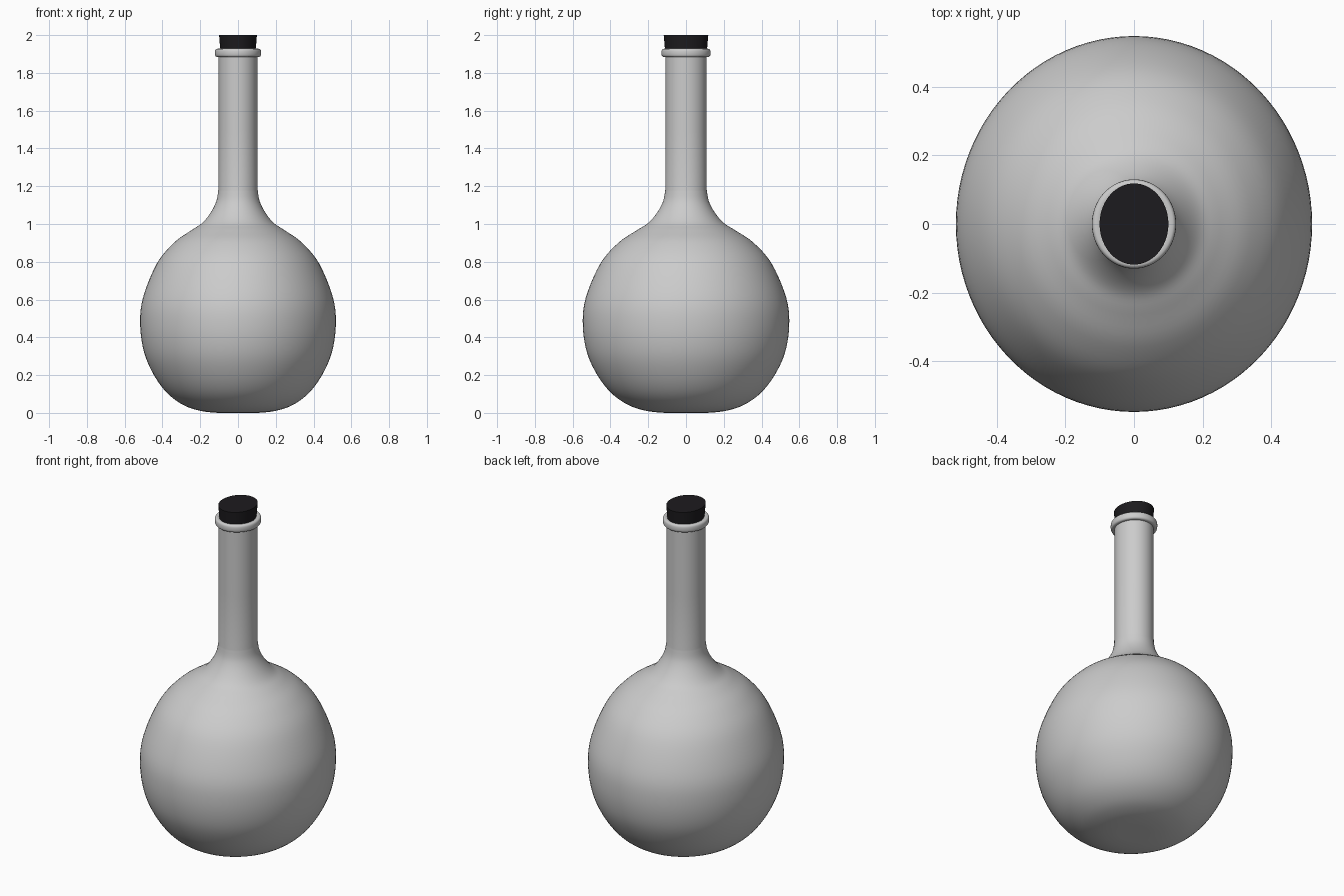
import bpy, bmesh, math
from mathutils import Vector

if "Cube" in bpy.data.objects:
    bpy.data.objects.remove(bpy.data.objects["Cube"])

SEGMENTS = 96


def smooth_path(pts, steps=5):
    """Catmull-Rom curve through (radius, z) points."""
    p = [Vector(q) for q in pts]
    p = [p[0]] + p + [p[-1]]
    out = []
    for i in range(1, len(p) - 2):
        a, b, c, d = p[i - 1:i + 3]
        for s in range(steps):
            t = s / steps
            out.append(0.5 * (2 * b + (c - a) * t + (2 * a - 5 * b + 4 * c - d) * t * t
                              + (3 * b - a - 3 * c + d) * t ** 3))
    return [(max(v.x, 0), max(v.y, 0)) for v in out] + [tuple(pts[-1])]


def lathe(name, profile, y_scale, color=None):
    """Revolve a (radius, z) profile into a slightly oval solid."""
    bm = bmesh.new()
    verts = [bm.verts.new((r, 0, z)) for r, z in profile]
    edges = [bm.edges.new(pair) for pair in zip(verts, verts[1:])]
    bmesh.ops.spin(bm, geom=verts + edges, cent=(0, 0, 0), axis=(0, 0, 1),
                   angle=math.tau, steps=SEGMENTS)
    bmesh.ops.remove_doubles(bm, verts=bm.verts, dist=1e-5)
    bmesh.ops.scale(bm, vec=(1, y_scale, 1), verts=bm.verts)
    bmesh.ops.recalc_face_normals(bm, faces=bm.faces)
    mesh = bpy.data.meshes.new(name)
    bm.to_mesh(mesh)
    bm.free()
    obj = bpy.data.objects.new(name, mesh)
    bpy.context.collection.objects.link(obj)
    if color:
        mat = bpy.data.materials.new(name)
        mat.diffuse_color = color
        mat.use_nodes = True
        mat.node_tree.nodes["Principled BSDF"].inputs["Base Color"].default_value = mat.diffuse_color
        mesh.materials.append(mat)
    bpy.ops.object.select_all(action='DESELECT')
    bpy.context.view_layer.objects.active = obj
    obj.select_set(True)
    bpy.ops.object.shade_smooth_by_angle(angle=math.radians(40))
    return obj


# Flask: round belly, flared shoulder, straight neck with open mouth
belly = smooth_path([(0, 0), (0.10, 0), (0.20, 0.011), (0.29, 0.042), (0.375, 0.105),
                     (0.445, 0.20), (0.497, 0.32), (0.518, 0.465), (0.503, 0.61),
                     (0.43, 0.79), (0.34, 0.90), (0.25, 0.965), (0.19, 1.005),
                     (0.145, 1.06), (0.115, 1.12), (0.104, 1.18)])
lathe("flask", belly + [(0.103, 1.5), (0.103, 1.915), (0.09, 1.915), (0.09, 1.80)], 1.055)

# Lip ring: rounded band around the mouth
ring = []
for i in range(25):
    a = math.tau * i / 24
    c, s = math.cos(a), math.sin(a)
    ring.append((0.107 + 0.0155 * math.copysign(abs(c) ** 0.7, c),
                 1.906 + 0.022 * math.copysign(abs(s) ** 0.7, s)))
lathe("lip_ring", ring, 1.06)

# Stopper: tapered plug, wider at the top
lathe("stopper", [(0, 1.80), (0.087, 1.80), (0.094, 1.92), (0.1, 2.0), (0, 2.0)],
      1.18, (0.012, 0.011, 0.013, 1))
